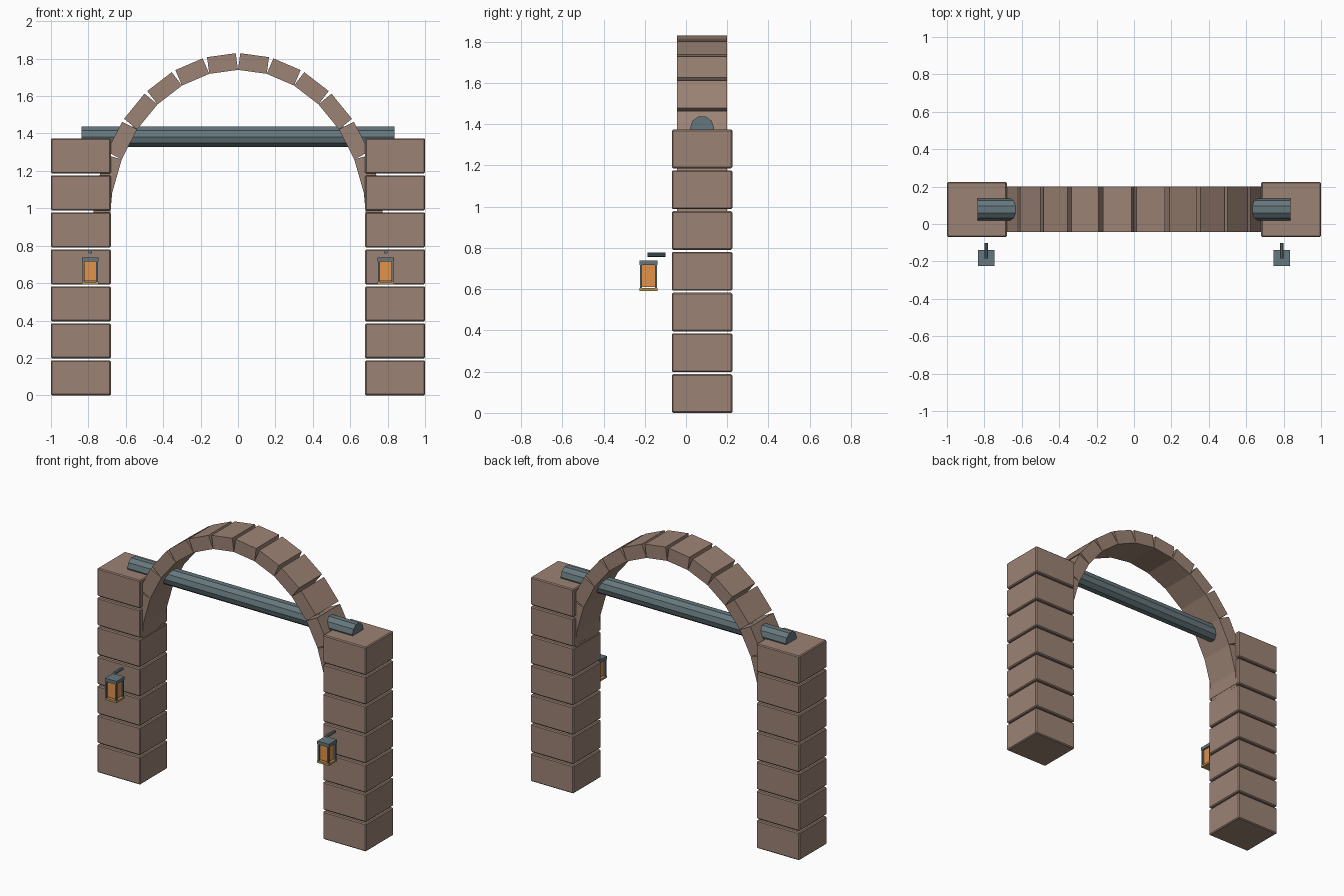
import bpy, bmesh
from math import sin, cos, pi
from mathutils import Matrix, Vector

if "Cube" in bpy.data.objects:
    bpy.data.objects.remove(bpy.data.objects["Cube"])

YC = 0.078  # depth centre of the stonework


def material(name, rgb):
    m = bpy.data.materials.new(name)
    m.diffuse_color = (*rgb, 1)
    m.use_nodes = True
    m.node_tree.nodes["Principled BSDF"].inputs["Base Color"].default_value = m.diffuse_color
    return m


STONE = material("stone", (0.33, 0.225, 0.175))
SLATE = material("slate_metal", (0.13, 0.185, 0.205))
AMBER = material("amber_glass", (0.75, 0.29, 0.07))
BRASS = material("brass", (0.5, 0.3, 0.09))


def finish(name, bm, mat):
    bmesh.ops.recalc_face_normals(bm, faces=bm.faces[:])
    me = bpy.data.meshes.new(name)
    bm.to_mesh(me)
    bm.free()
    me.materials.append(mat)
    ob = bpy.data.objects.new(name, me)
    bpy.context.collection.objects.link(ob)
    return ob


def box(name, centre, size, mat, bevel=0):
    bm = bmesh.new()
    bmesh.ops.create_cube(bm, size=1, matrix=Matrix.Translation(centre) @ Matrix.Diagonal((*size, 1)))
    if bevel:
        bmesh.ops.bevel(bm, geom=bm.edges[:], offset=bevel, segments=1, affect='EDGES')
    return finish(name, bm, mat)


def rod(name, centre, radius, length, sides, axis, mat):
    turn = Matrix.Rotation(pi / 2, 4, 'Y' if axis == 'x' else 'X')
    bm = bmesh.new()
    bmesh.ops.create_cone(bm, cap_ends=True, segments=sides, radius1=radius, radius2=radius,
                          depth=length, matrix=Matrix.Translation(centre) @ turn)
    return finish(name, bm, mat)


# Arch stones: chords of the inner ellipse pushed out along its normal
A, B, ZC, THICK, COUNT = 0.69, 0.845, 0.895, 0.09, 14


def voussoir(name, i):
    t0, tm, t1 = [(-pi / 2 + pi * (i + k) / COUNT) for k in (0, 0.5, 1)]
    p0, p1 = [Vector((A * sin(t), 0, ZC + B * cos(t))) for t in (t0, t1)]
    n = Vector((B * sin(tm), 0, A * cos(tm))).normalized() * THICK
    bm = bmesh.new()
    front = bm.faces.new([bm.verts.new(p + Vector((0, YC - 0.122, 0))) for p in (p0, p1, p1 + n, p0 + n)])
    ext = bmesh.ops.extrude_face_region(bm, geom=[front])
    bmesh.ops.translate(bm, vec=(0, 0.244, 0), verts=[v for v in ext["geom"] if isinstance(v, bmesh.types.BMVert)])
    finish(name, bm, STONE)


for i in range(COUNT):
    voussoir(f"arch_stone_{i + 1}", i)

# Crossbar
rod("crossbar", (0, YC, 1.382), 0.058, 1.675, 10, 'x', SLATE)

for side, s in (("left", -1), ("right", 1)):
    # Pillar of stacked blocks
    for k in range(7):
        box(f"{side}_pillar_block_{k + 1}", (s * 0.84, YC, 0.0937 + 0.1977 * k),
            (0.32, 0.294, 0.1874), STONE, 0.006)

    # Lantern with its bracket
    x, y = s * 0.79, -0.182
    box(f"{side}_lantern_cap", (x, y, 0.727), (0.086, 0.086, 0.022), SLATE)
    box(f"{side}_lantern_base", (x, y, 0.599), (0.086, 0.086, 0.014), BRASS)
    box(f"{side}_lantern_glass", (x, y, 0.664), (0.063, 0.063, 0.106), AMBER)
    for j, (dx, dy) in enumerate([(-1, -1), (1, -1), (1, 1), (-1, 1)]):
        box(f"{side}_lantern_post_{j + 1}", (x + dx * 0.036, y + dy * 0.036, 0.661),
            (0.011, 0.011, 0.112), SLATE)
    rod(f"{side}_lantern_bracket", (x, -0.143, 0.767), 0.01, 0.085, 8, 'y', SLATE)
